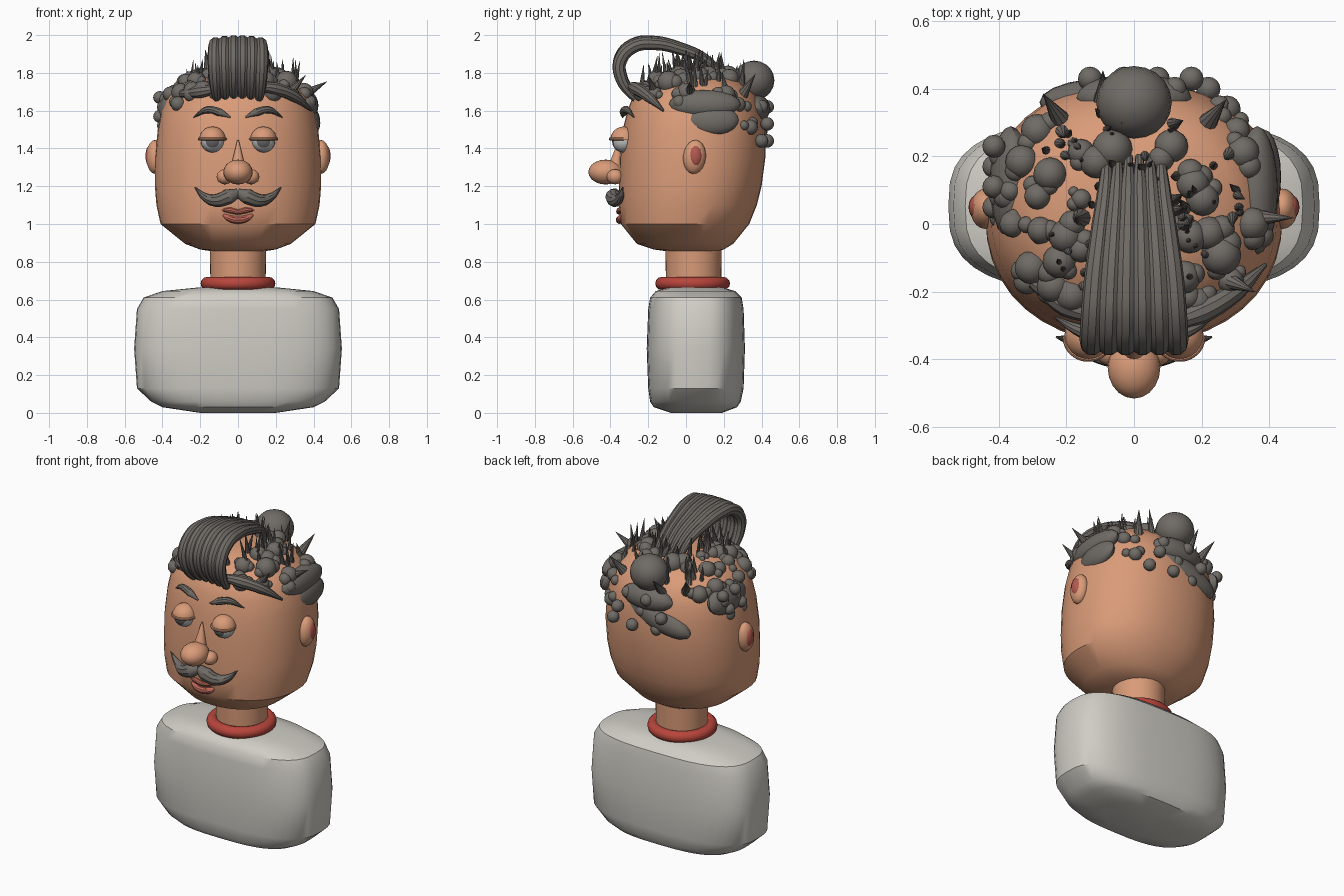
import bpy, bmesh, math, random
from math import cos, sin, pi
from mathutils import Vector, Matrix
from mathutils.bvhtree import BVHTree

random.seed(4)
if "Cube" in bpy.data.objects:
    bpy.data.objects.remove(bpy.data.objects["Cube"])


def material(name, *rgb):
    m = bpy.data.materials.new(name)
    m.use_nodes = True
    m.diffuse_color = (*rgb, 1)
    m.node_tree.nodes["Principled BSDF"].inputs["Base Color"].default_value = (*rgb, 1)
    return m


SKIN = material("skin", .70, .33, .19)
HAIR = material("hair_grey", .16, .145, .13)
SHIRT = material("shirt_white", .63, .61, .56)
RED = material("collar_red", .48, .06, .045)
LIP = material("lip_pink", .52, .14, .10)
EAR = material("inner_ear", .45, .10, .08)
WHITE = material("eye_white", .55, .55, .55)
IRIS = material("iris_grey", .13, .13, .13)


def finish(obj, mat):
    if not obj.data.materials:
        obj.data.materials.append(mat)
    bpy.ops.object.select_all(action='DESELECT')
    obj.select_set(True)
    bpy.context.view_layer.objects.active = obj
    if obj.type == 'CURVE':
        bpy.ops.object.convert(target='MESH')
    bpy.ops.object.shade_smooth_by_angle(angle=math.radians(35))
    return bpy.context.object


def from_bmesh(name, bm, mat):
    me = bpy.data.meshes.new(name)
    bmesh.ops.recalc_face_normals(bm, faces=bm.faces)
    bm.to_mesh(me)
    obj = bpy.data.objects.new(name, me)
    bpy.context.collection.objects.link(obj)
    return finish(obj, mat)


def loft(name, rings, power, mat, n=40):
    """Stack of rounded rings: height, half width, front y, back y."""
    bm = bmesh.new()
    loops = []
    for z, rx, y0, y1 in rings:
        loop = []
        for i in range(n):
            c, s = cos(2 * pi * i / n), sin(2 * pi * i / n)
            x = rx * math.copysign(abs(c) ** (2 / power), c)
            y = (y0 + y1) / 2 + (y1 - y0) / 2 * math.copysign(abs(s) ** (2 / power), s)
            loop.append(bm.verts.new((x, y, z)))
        loops.append(loop)
    for a, b in zip(loops, loops[1:]):
        for i in range(n):
            j = (i + 1) % n
            bm.faces.new((a[i], a[j], b[j], b[i]))
    bm.faces.new(loops[0])
    bm.faces.new(loops[-1])
    tree = BVHTree.FromBMesh(bm)
    from_bmesh(name, bm, mat)
    return tree


def add_ball(bm, loc, size, rot=0, axis='Y', seg=20):
    m = Matrix.Translation(loc) @ Matrix.Rotation(rot, 4, axis) @ Matrix.Diagonal((*size, 1))
    return bmesh.ops.create_uvsphere(bm, u_segments=seg, v_segments=seg // 2, radius=1, matrix=m)


def ball(name, loc, size, mat, rot=0, axis='Y'):
    bm = bmesh.new()
    add_ball(bm, loc, size, rot, axis)
    return from_bmesh(name, bm, mat)


def tube(name, pts, mat, squash=1):
    """Tapered smooth strand through (x, y, z, radius) points."""
    cu = bpy.data.curves.new(name, 'CURVE')
    cu.dimensions = '3D'
    cu.bevel_depth, cu.bevel_resolution, cu.resolution_u = 1, 3, 6
    cu.use_fill_caps = True
    sp = cu.splines.new('BEZIER')
    sp.bezier_points.add(len(pts) - 1)
    for p, (x, y, z, r) in zip(sp.bezier_points, pts):
        p.co, p.radius = (x, y, z), r
        p.handle_left_type = p.handle_right_type = 'AUTO'
    obj = bpy.data.objects.new(name, cu)
    bpy.context.collection.objects.link(obj)
    return finish(obj, mat)


# Torso, neck and collar
loft("torso", [(0, .2, -.08, .19), (.03, .4, -.17, .27), (.06, .46, -.19, .29),
               (.13, .535, -.2, .305), (.34, .55, -.208, .312), (.55, .535, -.2, .305),
               (.61, .5, -.19, .295), (.645, .4, -.16, .26), (.665, .2, -.09, .19)], 2.9, SHIRT)
loft("neck", [(.62, .145, -.105, .185), (.92, .15, -.11, .19)], 2, SKIN)
bpy.ops.mesh.primitive_torus_add(location=(0, .035, .685), major_radius=.163, minor_radius=.035,
                                 major_segments=40, minor_segments=12)
bpy.context.object.name = "collar"
finish(bpy.context.object, RED)

# Head
scalp = loft("head", [(.85, .1, -.06, .15), (.865, .2, -.17, .2), (.895, .28, -.26, .25),
                      (1, .41, -.345, .335), (1.1, .432, -.355, .375), (1.2, .44, -.355, .4),
                      (1.35, .44, -.35, .42), (1.5, .425, -.335, .42), (1.6, .405, -.31, .4),
                      (1.68, .37, -.28, .37), (1.75, .3, -.21, .3), (1.79, .18, -.12, .2),
                      (1.8, .08, -.04, .1)], 2.2, SKIN)


def on_scalp(x, y):
    hit, normal, _, _ = scalp.ray_cast(Vector((x * .92, y * .92, 3)), Vector((0, 0, -1)))
    return (hit, normal if normal.z > 0 else -normal) if hit else (None, None)


# Paired face parts
for s, side in ((1, "left"), (-1, "right")):
    ball(side + "_ear", (s * .44, .045, 1.355), (.045, .06, .09), SKIN, -.1, 'X')
    ball(side + "_inner_ear", (s * .468, .05, 1.36), (.022, .034, .055), EAR)

    eye = ball(side + "_eye", (s * .135, -.33, 1.44), (.062, .062, .062), WHITE, pi / 2, 'X')
    eye.data.materials.append(IRIS)
    for f in eye.data.polygons:
        d = (f.center - Vector((s * .135, -.33, 1.44))).normalized()
        f.material_index = int(d.y < -.8)

    bm = bmesh.new()
    add_ball(bm, (s * .135, -.33, 1.445), (.071, .071, .071), seg=24)
    geom = bm.verts[:] + bm.edges[:] + bm.faces[:]
    cut = bmesh.ops.bisect_plane(bm, geom=geom, plane_co=(0, 0, 1.445),
                                 plane_no=(0, 0, 1), clear_inner=True)
    bmesh.ops.holes_fill(bm, edges=[e for e in bm.edges if e.is_boundary])
    from_bmesh(side + "_upper_eyelid", bm, SKIN)
    rim = [(s * .135 + .07 * cos(a), -.33 - .07 * sin(a), 1.45, .008)
           for a in [pi * i / 6 for i in range(7)]]
    tube(side + "_eyelid_rim", rim, SKIN)

    tube(side + "_eyebrow", [(s * .04, -.335, 1.565, .004), (s * .1, -.33, 1.592, .022),
                             (s * .16, -.315, 1.605, .02), (s * .235, -.275, 1.565, .003)], HAIR)
    ball(side + "_nostril", (s * .07, -.375, 1.25), (.043, .045, .04), SKIN)
    tube(side + "_moustache", [(0, -.375, 1.165, .025), (s * .05, -.385, 1.145, .042),
                               (s * .11, -.375, 1.125, .036), (s * .17, -.35, 1.14, .022),
                               (s * .23, -.335, 1.195, .003)], HAIR)

# Nose and mouth
ball("nose_tip", (0, -.425, 1.275), (.078, .092, .066), SKIN)
bpy.ops.mesh.primitive_cone_add(vertices=20, radius1=.045, radius2=.004, depth=.17,
                                location=(0, -.365, 1.36), rotation=(-.15, 0, 0))
bpy.context.object.name = "nose_bridge"
finish(bpy.context.object, SKIN)
tube("upper_lip", [(-.105, -.335, 1.075, .004), (-.04, -.352, 1.072, .016), (0, -.355, 1.064, .014),
                   (.04, -.352, 1.072, .016), (.105, -.335, 1.075, .004)], LIP)
tube("lower_lip", [(-.09, -.335, 1.06, .004), (-.045, -.348, 1.03, .018), (0, -.35, 1.022, .022),
                   (.045, -.348, 1.03, .018), (.09, -.335, 1.06, .004)], LIP)

# Quiff strands, rising from the crown and rolling over the forehead
for k in range(6):
    t = k / 2.5 - 1
    path = [(.08, .2, 1.79, .012), (.085, .1, 1.88, .024), (.1, -.03, 1.935, .03),
            (.115, -.17, 1.965, .034), (.122, -.28, 1.95, .036), (.125, -.348, 1.875, .036),
            (.122, -.345, 1.79, .034), (.115, -.29, 1.7, .026), (.1, -.2, 1.63, .01)]
    tube("quiff_strand", [(w * t, y, z - .012 * t * t, r) for w, y, z, r in path], HAIR)

# Hairline sweeps and smooth patches round the head
tube("left_sweep", [(.08, -.3, 1.73, .02), (.2, -.26, 1.715, .035), (.3, -.2, 1.675, .03),
                    (.39, -.12, 1.6, .006)], HAIR)
tube("right_sweep", [(-.08, -.28, 1.72, .02), (-.2, -.24, 1.7, .035), (-.3, -.17, 1.69, .02)], HAIR)
ball("left_side_patch", (.365, .1, 1.635), (.06, .19, .075), HAIR, -.25)
ball("left_lower_patch", (.385, .14, 1.55), (.05, .14, .08), HAIR, -.15)
ball("right_side_patch", (-.365, .12, 1.61), (.06, .17, .09), HAIR, .25)
ball("back_patch", (0, .375, 1.61), (.17, .07, .075), HAIR)
ball("nape_patch", (-.07, .36, 1.5), (.22, .073, .08), HAIR, -.3)
ball("crown_bun", (0, .36, 1.76), (.112, .108, .105), HAIR)

# Curls: plan position and size in hundredths, each with small companions
curls = [(-31, 30, 5), (-36, 20, 5), (-40, 19, 4), (-27, 16, 5), (-31, 9, 4), (-17, 23, 4),
         (-12, 20, 5), (-7, 24, 6), (-17, 8, 3), (-22, -4, 5), (-17, -8, 4), (-33, -14, 5),
         (-26, -20, 5), (-20, -23, 5), (-39, 0, 4), (-30, -2, 4), (12, 25, 5), (19, 13, 5),
         (22, 8, 5), (18, -4, 5), (24, -3, 5), (28, -10, 6), (31, -18, 4), (20, -25, 5),
         (16, -17, 5), (38, 0, 5), (30, 37, 4), (25, 42, 4), (17, 46, 4), (35, 23, 5),
         (-12, -27, 5), (-41, 9, 4), (33, 30, 4), (-24, -12, 5)]
bm = bmesh.new()
for x, y, r in curls:
    for k in range(3):
        jitter = .045 if k else 0
        size = r / 100 * (random.uniform(.5, .8) if k else 1)
        p, n = on_scalp(x / 100 + random.uniform(-jitter, jitter),
                        y / 100 + random.uniform(-jitter, jitter))
        if p and p.z > 1.4:
            add_ball(bm, p + n * size * .55, (size,) * 3, seg=16)
# Low curls on the right side and the back
for i in range(8):
    add_ball(bm, (-.395 - .02 * (i % 2), .02 + .03 * i, 1.52 + .05 * (i % 4)), (.034,) * 3, seg=16)
    add_ball(bm, (.22 - .05 * i, .40 + .03 * (i % 2), 1.44 + .09 * (i % 3)), (.036,) * 3, seg=16)
from_bmesh("curls", bm, HAIR)

# Spiky tufts
bm = bmesh.new()


def spike(p, d, length, radius):
    m = (Matrix.Translation(p + d * (length / 2 - .02))
         @ d.to_track_quat('Z', 'Y').to_matrix().to_4x4())
    bmesh.ops.create_cone(bm, cap_ends=True, segments=10, radius1=radius, radius2=.001,
                          depth=length, matrix=m)


for i in range(64):
    a, rho = random.uniform(0, 2 * pi), random.uniform(.35, 1)
    x, y = .36 * rho * cos(a), .06 + .32 * rho * sin(a)
    p, n = on_scalp(x, y)
    if p and p.z > 1.6:
        lean = Vector((random.uniform(-.2, .2), random.uniform(-.2, .2), .9))
        spike(p, (n + lean).normalized(), random.uniform(.09, .16), random.uniform(.012, .022))
for x, y, dx, dy in [(-.1, .4, 0, .7), (-.24, .34, -.4, .6), (.24, .33, .4, .5), (.39, .02, 1.4, 0),
                     (.3, -.18, .7, -.3), (-.17, .02, -.1, 0), (.16, .0, .1, 0)]:
    p, n = on_scalp(x, y)
    spike(p + n * .02, Vector((dx, dy, .8)).normalized(), .15, .032)
from_bmesh("spiky_tufts", bm, HAIR)
